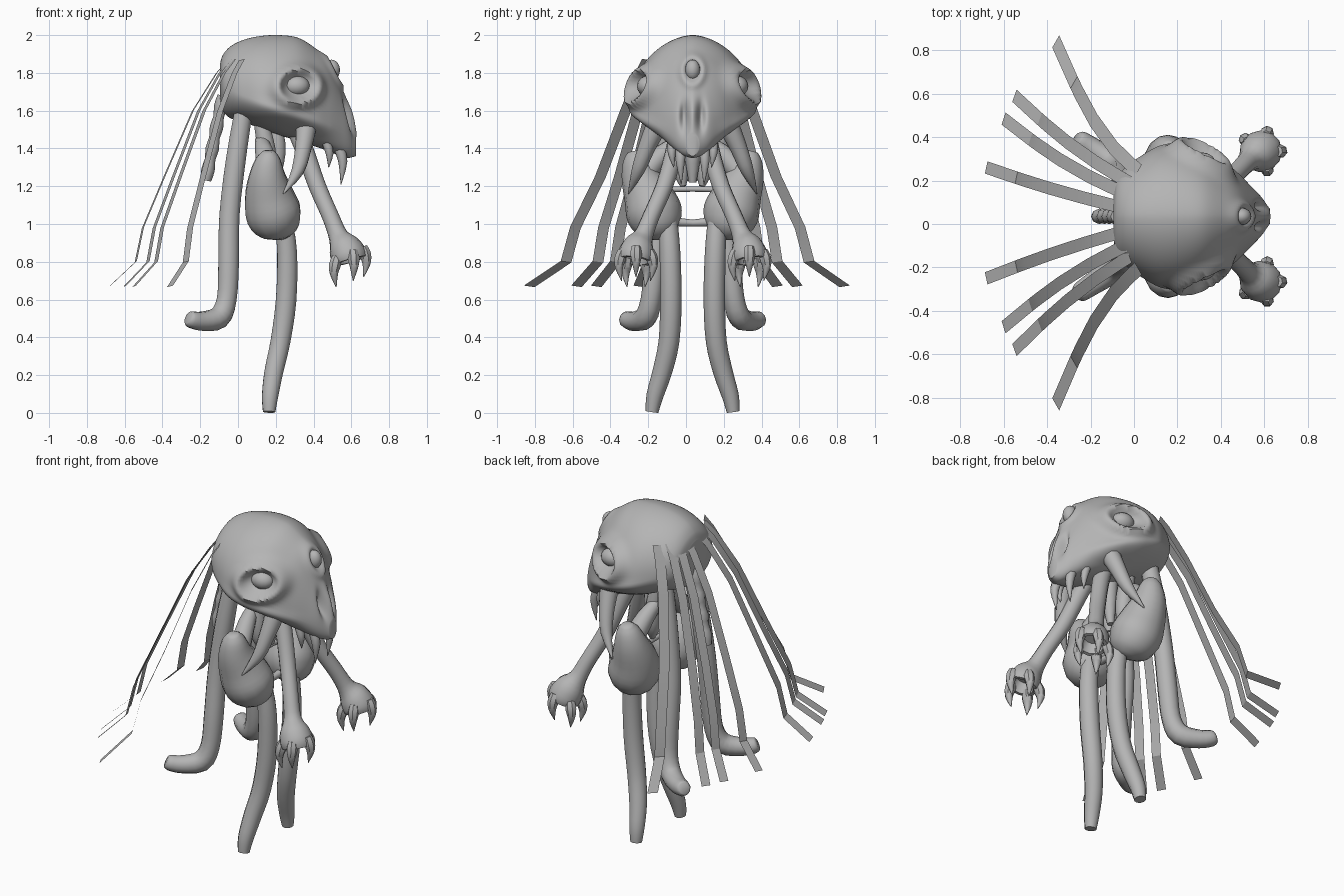
import bpy, bmesh, math
from mathutils import Vector

if "Cube" in bpy.data.objects:
    bpy.data.objects.remove(bpy.data.objects["Cube"])

MID = 0.035          # symmetry plane of the body
bone = bpy.data.materials.new("bone_grey")
bone.diffuse_color = (0.46, 0.46, 0.46, 1)
bone.use_nodes = True
bone.node_tree.nodes["Principled BSDF"].inputs["Base Color"].default_value = bone.diffuse_color


def finish(bm, name, angle=50):
    bmesh.ops.recalc_face_normals(bm, faces=bm.faces)
    me = bpy.data.meshes.new(name)
    bm.to_mesh(me)
    bm.free()
    me.materials.append(bone)
    ob = bpy.data.objects.new(name, me)
    bpy.context.collection.objects.link(ob)
    bpy.ops.object.select_all(action='DESELECT')
    bpy.context.view_layer.objects.active = ob
    ob.select_set(True)
    bpy.ops.object.shade_smooth_by_angle(angle=math.radians(angle))
    return ob


def spline(keys, steps):
    """Catmull-Rom interpolation of equal-length tuples."""
    keys = [Vector(k) for k in keys]
    out = []
    for i in range(len(keys) - 1):
        a, b, c, d = keys[max(i - 1, 0)], keys[i], keys[i + 1], keys[min(i + 2, len(keys) - 1)]
        for j in range(steps):
            t = j / steps
            out.append(0.5 * (2 * b + (c - a) * t + (2 * a - 5 * b + 4 * c - d) * t * t
                              + (3 * b - 3 * c + d - a) * t ** 3))
    return out + [keys[-1]]


def skin(bm, rings):
    """Join rings of points into a closed skin."""
    vs = [[bm.verts.new(p) for p in r] for r in rings]
    n = len(vs[0])
    for a, b in zip(vs, vs[1:]):
        for i in range(n):
            bm.faces.new((a[i], a[(i + 1) % n], b[(i + 1) % n], b[i]))
    bm.faces.new(vs[0])
    bm.faces.new(vs[-1])


def tube(name, keys, sides=10, steps=3, bm=None, cup=0):
    """Tapered limb through (x, y, z, radius) keys; cup hollows the far end."""
    pts = spline(keys, steps)
    own = bm is None
    bm = bm or bmesh.new()
    rings, u = [], Vector((0, 1, 0))
    for i, p in enumerate(pts):
        d = (pts[min(i + 1, len(pts) - 1)] - pts[max(i - 1, 0)]).xyz.normalized()
        u = (u - d * u.dot(d)).normalized()
        w = d.cross(u)
        r = max(p[3], 0.002)
        rings.append([p.xyz + r * (math.cos(a) * u + math.sin(a) * w)
                      for a in (2 * math.pi * k / sides for k in range(sides))])
    if cup:
        end, c = rings[-1], pts[-1].xyz
        for f, back in ((.78, 0), (.55, cup)):
            rings.append([c + (p - c) * f - d * back for p in end])
    skin(bm, rings)
    return finish(bm, name) if own else None


def pair(name, keys, **kw):
    for s, side in ((1, "left"), (-1, "right")):
        tube(f"{name}_{side}", [(x, MID + s * y, z, r) for x, y, z, r in keys], **kw)


def ellipsoid(name, c, radii):
    bm = bmesh.new()
    bmesh.ops.create_uvsphere(bm, u_segments=16, v_segments=10, radius=1)
    for v in bm.verts:
        v.co = Vector(c) + Vector([a * b for a, b in zip(v.co, radii)])
    finish(bm, name)


# skull: rings of (x, top, bottom, half width, height of widest point)
SKULL = [(-0.095, 1.85, 1.66, .10, 1.75), (-0.08, 1.895, 1.60, .175, 1.73), (-0.04, 1.94, 1.56, .225, 1.71),
         (.03, 1.975, 1.54, .275, 1.68), (.12, 1.995, 1.505, .32, 1.65), (.22, 2.0, 1.47, .325, 1.63),
         (.32, 1.985, 1.44, .295, 1.61), (.41, 1.93, 1.41, .245, 1.57), (.48, 1.865, 1.385, .19, 1.53),
         (.54, 1.74, 1.36, .135, 1.49), (.585, 1.62, 1.35, .09, 1.46), (.625, 1.48, 1.36, .035, 1.42)]


def bump(d, w):
    return math.exp(-(d / w) ** 2)


def sculpt(p):
    """Sink sockets and nostrils, raise their rims and the cheek ridge."""
    x, y, z = p.x, abs(p.y), p.z
    s = 1 if p.y >= 0 else -1
    # side eye sockets, cheek ridge and the hollow below it
    fade = min(1, max(0, (y - .08) / .1))
    r = math.hypot((x - .31) / 1.25, z - 1.73)
    out = .045 * bump(r - .09, .03) - .035 * bump(r, .055)
    along = bump(x - .28, .2)
    out += along * (.018 * bump(z - 1.60 + .3 * (x - .2), .035) - .02 * bump(z - 1.52 + .3 * (x - .2), .035))
    p.y += s * out * fade
    p.x += out * fade * .35
    # brow socket, nostril slits and nose ridge
    front = min(1, max(0, (x - .38) / .1))
    p.x += front * (.018 * bump(math.hypot(y / .75, z - 1.815) - .075, .025)
                    - .02 * bump(math.hypot(y / .75, z - 1.815), .05)
                    - .045 * bump(math.hypot(y - .045, (z - 1.57) / 3.5), .02)
                    + .012 * bump(y, .02) * bump(z - 1.58, .09))
    return p


bm = bmesh.new()
rings = []
for x, top, bot, w, zm in spline(SKULL, 9):
    ring = []
    for k in range(104):
        a = 2 * math.pi * k / 104
        c, s = math.cos(a), math.sin(a)
        z = zm + (top - zm) * s if s > 0 else zm + (zm - bot) * s
        if s > 0:
            c = math.copysign(abs(c) ** 1.15, c)
        ring.append(sculpt(Vector((x, w * c, z))) + Vector((0, MID, 0)))
    rings.append(ring)
skin(bm, rings)
finish(bm, "skull", 60)

# three eyes
for s, side in ((1, "left"), (-1, "right")):
    ellipsoid("eye_" + side, (.31, MID + s * .235, 1.73), (.07, .06, .055))
ellipsoid("brow_eye", (.495, MID, 1.815), (.045, .04, .055))

# tusks and fangs
pair("tusk", [(.36, .20, 1.50, .055), (.345, .245, 1.40, .045), (.315, .29, 1.28, .034), (.24, .34, 1.16, .003)])
pair("front_fang", [(.53, .06, 1.42, .03), (.555, .065, 1.33, .024), (.545, .06, 1.21, .002)], sides=8)
pair("side_fang", [(.47, .11, 1.43, .025), (.485, .11, 1.37, .02), (.48, .10, 1.30, .002)], sides=8)

# arms with flared, hollow hands
pair("arm", [(.31, .07, 1.50, .05), (.36, .10, 1.37, .048), (.42, .15, 1.2, .046), (.49, .22, 1.04, .045),
             (.53, .26, .94, .052), (.56, .285, .885, .084), (.585, .30, .835, .096), (.595, .305, .805, .09)],
     sides=12, cup=.06)
for s, side in ((1, "left"), (-1, "right")):
    bm = bmesh.new()
    for k in range(5):
        a = 2 * math.pi * k / 5
        c, n = math.cos(a), s * math.sin(a)
        lift = .03 * c
        keys = [(.585 + r * c, MID + s * .30 + r * n, z + lift, t) for r, z, t in
                ((.075, .85, .025), (.088, .81, .032), (.095, .76, .022), (.08, .69, .002))]
        tube("", keys, sides=7, bm=bm)
    finish(bm, "claws_" + side)

# haunches, front legs and curled rear limbs
pair("haunch", [(.16, .315, 1.385, .03), (.16, .305, 1.345, .065), (.155, .28, 1.25, .10), (.165, .235, 1.15, .132),
                (.19, .20, 1.05, .148), (.22, .17, .97, .11), (.23, .155, .93, .04)], sides=14)
pair("front_leg", [(.24, .13, 1.02, .05), (.26, .12, .85, .055), (.255, .115, .6, .057), (.225, .125, .38, .055),
                   (.19, .16, .22, .052), (.17, .20, .09, .045), (.165, .215, .005, .034)])
pair("rear_limb", [(.03, .13, 1.60, .05), (-.01, .15, 1.35, .055), (-.045, .17, 1.05, .056), (-.05, .20, .78, .057),
                   (-.06, .22, .60, .055), (-.10, .25, .505, .06), (-.19, .31, .485, .052), (-.25, .35, .495, .045),
                   (-.265, .36, .50, .03)])

# neck cords, shoulder lumps and trunk bar
pair("neck_cord", [(.12, .06, 1.55, .04), (.15, .065, 1.4, .05), (.16, .06, 1.28, .045), (.17, .05, 1.2, .015)])
tube("throat", [(.2, MID, 1.5, .04), (.21, MID, 1.38, .045), (.2, MID, 1.22, .02)])
pair("shoulder_strap", [(.12, .05, 1.45, .03), (.14, .15, 1.38, .05), (.16, .24, 1.28, .06)])
tube("trunk_bar", [(.17, MID - .2, 1.18, .016), (.17, MID, 1.185, .014), (.17, MID + .2, 1.18, .016)], sides=8)

# pelvis strut between the haunches
tube("pelvis_strut", [(.21, MID - .15, 1.02, .035), (.21, MID, 1.005, .018), (.21, MID + .15, 1.02, .035)], sides=8)

# knobbly tail hanging from the nape
tube("nape_tail", [(-.08 - .09 * t, MID, 1.68 - .45 * t, .036 if i % 2 else .028)
                   for i, t in enumerate(k / 8 for k in range(9))], sides=8, steps=2)

# flat hair ribbons: root x, root y, tip x, tip y, inward sag, sideways lean of the width
RIBBONS = [(.02, .225, -.36, .835, .09, .016), (-.02, .17, -.55, .585, .03, .01),
           (-.04, .12, -.60, .48, .03, .009), (-.05, .055, -.68, .255, .01, .006)]
DROP = [(0, 1.87), (.1, 1.80), (.30, 1.60), (.54, 1.25), (.72, .98), (.78, .80), (1, .67)]
for s, side in ((1, "left"), (-1, "right")):
    for n, (rx, ry, tx, ty, sag, lean) in enumerate(RIBBONS):
        bm = bmesh.new()
        prev = None
        for f, z in DROP:
            x, y = rx + (tx - rx) * f, ry + (ty - ry) * f - sag * math.sin(math.pi * f)
            row = [bm.verts.new((x + e * lean, .015 * (1 - f) + .005 + s * (y + e * .028), z + e * .004))
                   for e in (-1, 1)]
            if prev:
                bm.faces.new((prev[0], prev[1], row[1], row[0]))
            prev = row
        finish(bm, f"hair_ribbon_{side}_{n + 1}", 20)
